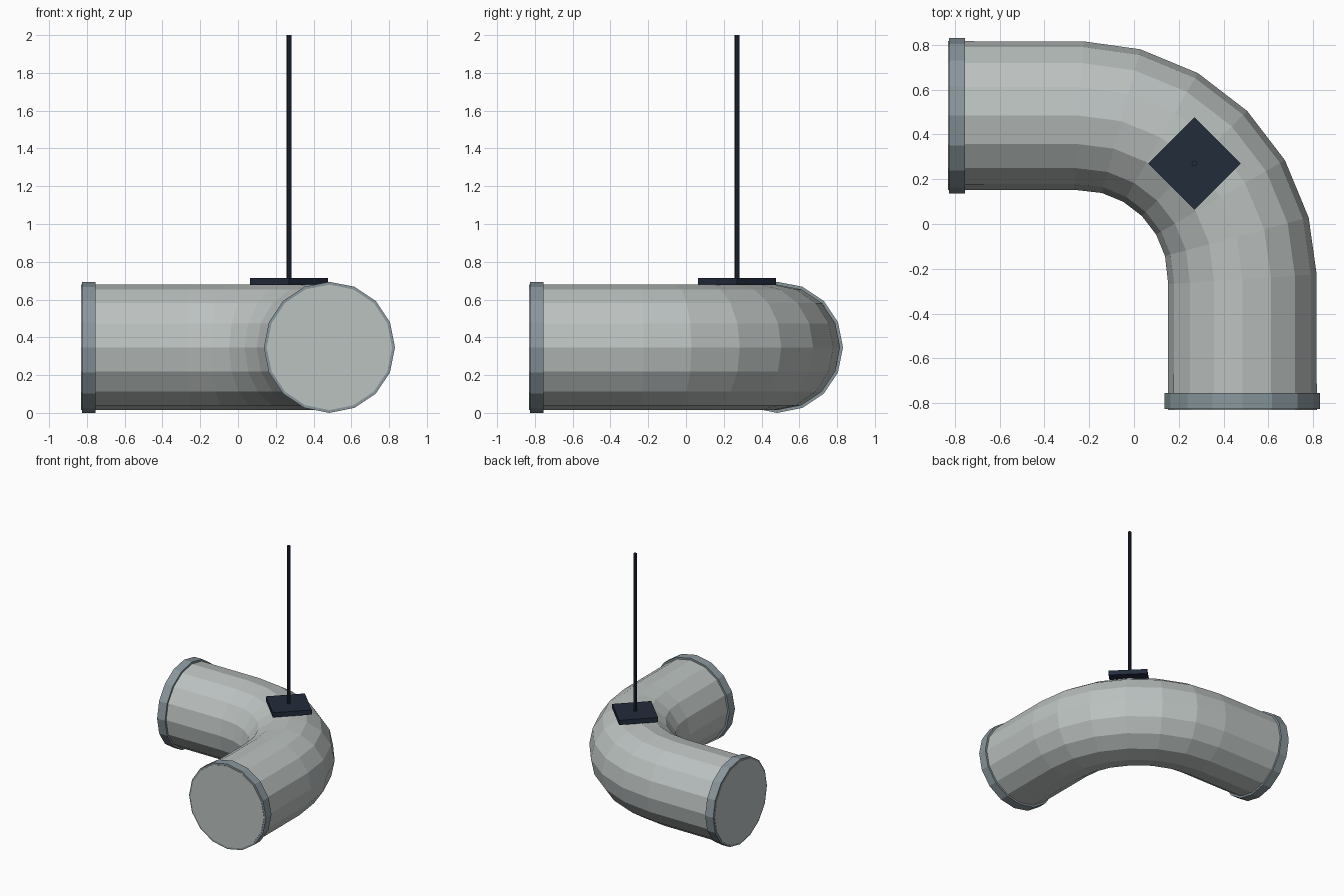
import bpy
import bmesh
from math import pi, sin, cos, radians
from mathutils import Vector, Matrix

if "Cube" in bpy.data.objects:
    bpy.data.objects.remove(bpy.data.objects["Cube"], do_unlink=True)

SIDES = 16
OFFSET = 0.484        # distance of each straight run from the model centre
END = 0.83            # open end of each run
PIPE_R, COLLAR_R = 0.332, 0.347
HEIGHT = COLLAR_R     # height of the pipe axis
BEND_R = 0.73
BEND = Vector((OFFSET - BEND_R, OFFSET - BEND_R, HEIGHT))
STEPS = 6


def material(name, colour):
    mat = bpy.data.materials.new(name)
    mat.use_nodes = True
    mat.diffuse_color = (*colour, 1)
    mat.node_tree.nodes["Principled BSDF"].inputs["Base Color"].default_value = (*colour, 1)
    return mat


def finish(name, bm, mat):
    bmesh.ops.recalc_face_normals(bm, faces=bm.faces)
    mesh = bpy.data.meshes.new(name)
    bm.to_mesh(mesh)
    bm.free()
    mesh.materials.append(mat)
    obj = bpy.data.objects.new(name, mesh)
    bpy.context.collection.objects.link(obj)
    return obj


def tube(name, stations, radius, mat):
    """Capped tube through (centre, outward angle) stations."""
    bm = bmesh.new()
    rings = []
    for centre, angle in stations:
        out = Vector((cos(angle), sin(angle), 0))
        rings.append([bm.verts.new(centre + radius * (out * cos(t) + Vector((0, 0, sin(t)))))
                      for t in (2 * pi * i / SIDES for i in range(SIDES))])
    for a, b in zip(rings, rings[1:]):
        for i in range(SIDES):
            j = (i + 1) % SIDES
            bm.faces.new((a[i], a[j], b[j], b[i]))
    bm.faces.new(rings[0])
    bm.faces.new(rings[-1])
    return finish(name, bm, mat)


def prism(name, sides, radius, bottom, top, mat):
    """Upright prism above the middle of the bend."""
    bm = bmesh.new()
    mid = BEND + BEND_R * Vector((cos(pi / 4), sin(pi / 4), 0))
    place = Matrix.Translation((mid.x, mid.y, (bottom + top) / 2))
    bmesh.ops.create_cone(bm, cap_ends=True, segments=sides, radius1=radius,
                          radius2=radius, depth=top - bottom, matrix=place)
    return finish(name, bm, mat)


pipe_grey = material("pale grey", (0.50, 0.54, 0.53))
collar_grey = material("blue grey", (0.25, 0.31, 0.335))
navy = material("dark navy", (0.016, 0.025, 0.044))

# Elbow pipe: straight run, quarter bend, straight run
front_end = Vector((OFFSET, -END, HEIGHT))
left_end = Vector((-END, OFFSET, HEIGHT))
stations = [(front_end, 0)]
for k in range(STEPS + 1):
    a = pi / 2 * k / STEPS
    # end rings of the bend are mitred between run and first chord
    tilt = radians(3.75) * ((k == 0) - (k == STEPS))
    stations.append((BEND + BEND_R * Vector((cos(a), sin(a), 0)), a + tilt))
stations.append((left_end, pi / 2))
tube("elbow_pipe", stations, PIPE_R, pipe_grey)

# Collars around both ends
for name, end, inward, angle in (("front_collar", front_end, Vector((0, 1, 0)), 0),
                                 ("side_collar", left_end, Vector((1, 0, 0)), pi / 2)):
    tube(name, [(end + inward * d, angle) for d in (0.003, 0.075)], COLLAR_R, collar_grey)

# Hanger plate and rod
prism("hanger_plate", 4, 0.207, 0.677, 0.715, navy)
prism("hanger_rod", 8, 0.013, 0.70, 2.0, navy)
